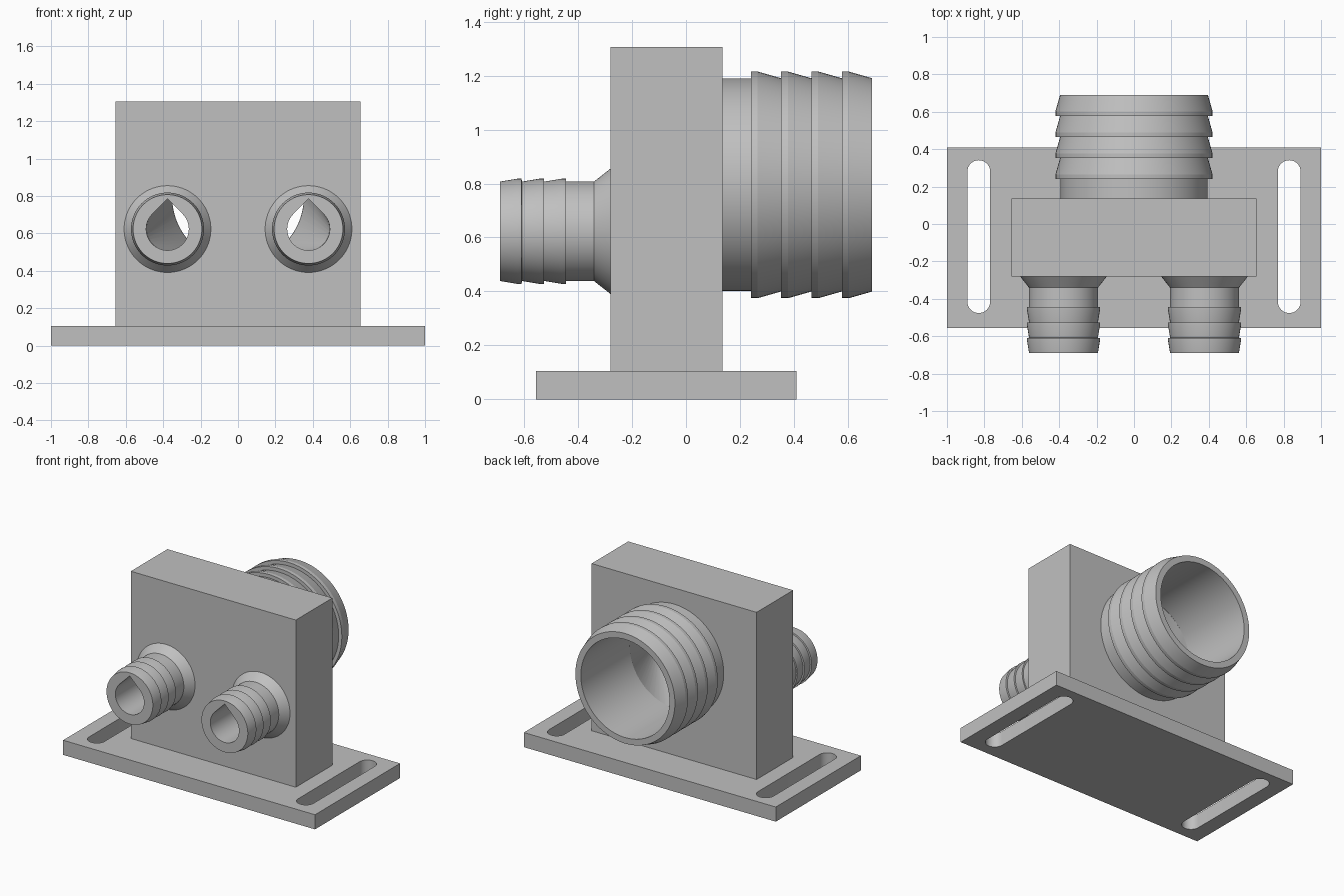
import bpy, bmesh
from math import sin, cos, radians, pi, sqrt

if "Cube" in bpy.data.objects:
    bpy.data.objects.remove(bpy.data.objects["Cube"], do_unlink=True)

GREY = (0.527, 0.527, 0.527, 1)
mat = bpy.data.materials.new("plain grey")
mat.use_nodes = True
mat.diffuse_color = GREY
mat.node_tree.nodes["Principled BSDF"].inputs["Base Color"].default_value = GREY


def make_object(name, bm):
    bmesh.ops.recalc_face_normals(bm, faces=bm.faces)
    mesh = bpy.data.meshes.new(name)
    bm.to_mesh(mesh)
    bm.free()
    mesh.materials.append(mat)
    obj = bpy.data.objects.new(name, mesh)
    bpy.context.collection.objects.link(obj)
    return obj


def box(name, lo, hi):
    bm = bmesh.new()
    bmesh.ops.create_cube(bm, size=1)
    for v in bm.verts:
        v.co = [(a + b) / 2 + c * (b - a) for a, b, c in zip(lo, hi, v.co)]
    return make_object(name, bm)


def hull(name, points):
    """Convex solid around a set of points."""
    bm = bmesh.new()
    for p in points:
        bm.verts.new(p)
    bmesh.ops.convex_hull(bm, input=bm.verts)
    bmesh.ops.dissolve_limit(bm, angle_limit=0.005, verts=bm.verts, edges=bm.edges)
    return make_object(name, bm)


def lathe(name, profile, x, z, segments=72):
    """Solid of revolution about a line along y; profile holds (y, radius)."""
    bm = bmesh.new()
    rings = []
    for y, r in profile:
        angles = [2 * pi * i / segments for i in range(segments)]
        rings.append([bm.verts.new((x + r * cos(a), y, z + r * sin(a))) for a in angles])
    for a, b in zip(rings, rings[1:]):
        for i in range(segments):
            j = (i + 1) % segments
            bm.faces.new((a[i], a[j], b[j], b[i]))
    bm.faces.new(rings[0])
    bm.faces.new(rings[-1])
    return make_object(name, bm)


def circle(x, y, z, r, n=72):
    return [(x + r * cos(2 * pi * i / n), y, z + r * sin(2 * pi * i / n)) for i in range(n)]


def teardrop(x, y, z, r, n=36):
    """Round bore with a pointed, self-supporting roof."""
    arc = [radians(135 + 270 * i / n) for i in range(n + 1)]
    return [(x + r * cos(a), y, z + r * sin(a)) for a in arc] + [(x, y, z + r * sqrt(2))]


def cut(obj, cutter):
    cutter.hide_render = True
    mod = obj.modifiers.new("cut", 'BOOLEAN')
    mod.operation = 'DIFFERENCE'
    mod.solver = 'EXACT'
    mod.object = cutter
    bpy.context.view_layer.objects.active = obj
    bpy.ops.object.modifier_apply(modifier=mod.name)
    bpy.data.objects.remove(cutter, do_unlink=True)


def smooth(obj):
    bpy.ops.object.select_all(action='DESELECT')
    obj.select_set(True)
    bpy.context.view_layer.objects.active = obj
    bpy.ops.object.shade_smooth_by_angle(angle=radians(12))


def barbs(edges, step, r_max, r_min, flat):
    """Saw-tooth outline: full radius at each edge, tapering to the next."""
    out = []
    for y in edges:
        out += [(y, r_max), (y + flat, r_max), (y + step, r_min)]
    return out


FRONT, BACK = -0.28, 0.135
SMALL_X, SMALL_Z, SMALL_BORE = 0.377, 0.623, 0.114
BIG_Z, BIG_BORE = 0.795, 0.352
SIDES = (("left", 1), ("right", -1))

base = box("base_plate", (-1, -0.555, 0), (1, 0.41, 0.105))
block = box("manifold_block", (-0.655, FRONT, 0.1), (0.655, BACK, 1.305))

# Large hose barb on the back
profile = [(BACK, 0.394), (0.24, 0.394)]
profile += barbs([0.24 + 0.1125 * i for i in range(4)], 0.1125, 0.42, 0.395, 0.025)
outlet = lathe("large_hose_barb", profile, 0, BIG_Z, 96)
cut(outlet, hull("bore_cutter", circle(0, 0.1, BIG_Z, BIG_BORE, 96)
                 + circle(0, 0.75, BIG_Z, BIG_BORE, 96)))
smooth(outlet)

for side, s in SIDES:
    x = s * SMALL_X

    # Mounting slot
    points = []
    for y in (-0.415, 0.28):
        for z in (-0.05, 0.15):
            points += [(px, y + pz, z) for px, _, pz in circle(s * 0.83, 0, 0, 0.061, 32)]
    cut(base, hull("slot_cutter", points))

    # Small hose barb with a flared root
    profile = [(FRONT, 0.232), (-0.34, 0.185), (-0.445, 0.185)]
    profile += barbs([-0.445, -0.527, -0.609], -0.081, 0.195, 0.184, -0.015)
    inlet = lathe(side + "_small_hose_barb", profile, x, SMALL_Z)
    cut(inlet, hull("bore_cutter", teardrop(x, -0.8, SMALL_Z, SMALL_BORE)
                    + teardrop(x, -0.2, SMALL_Z, SMALL_BORE)))
    smooth(inlet)

    # Tapered channel joining the small bore to the large one
    cut(block, hull("channel_cutter", teardrop(x, FRONT - 0.003, SMALL_Z, SMALL_BORE)
                    + circle(0, BACK + 0.003, BIG_Z, BIG_BORE, 96)))

smooth(base)
smooth(block)
